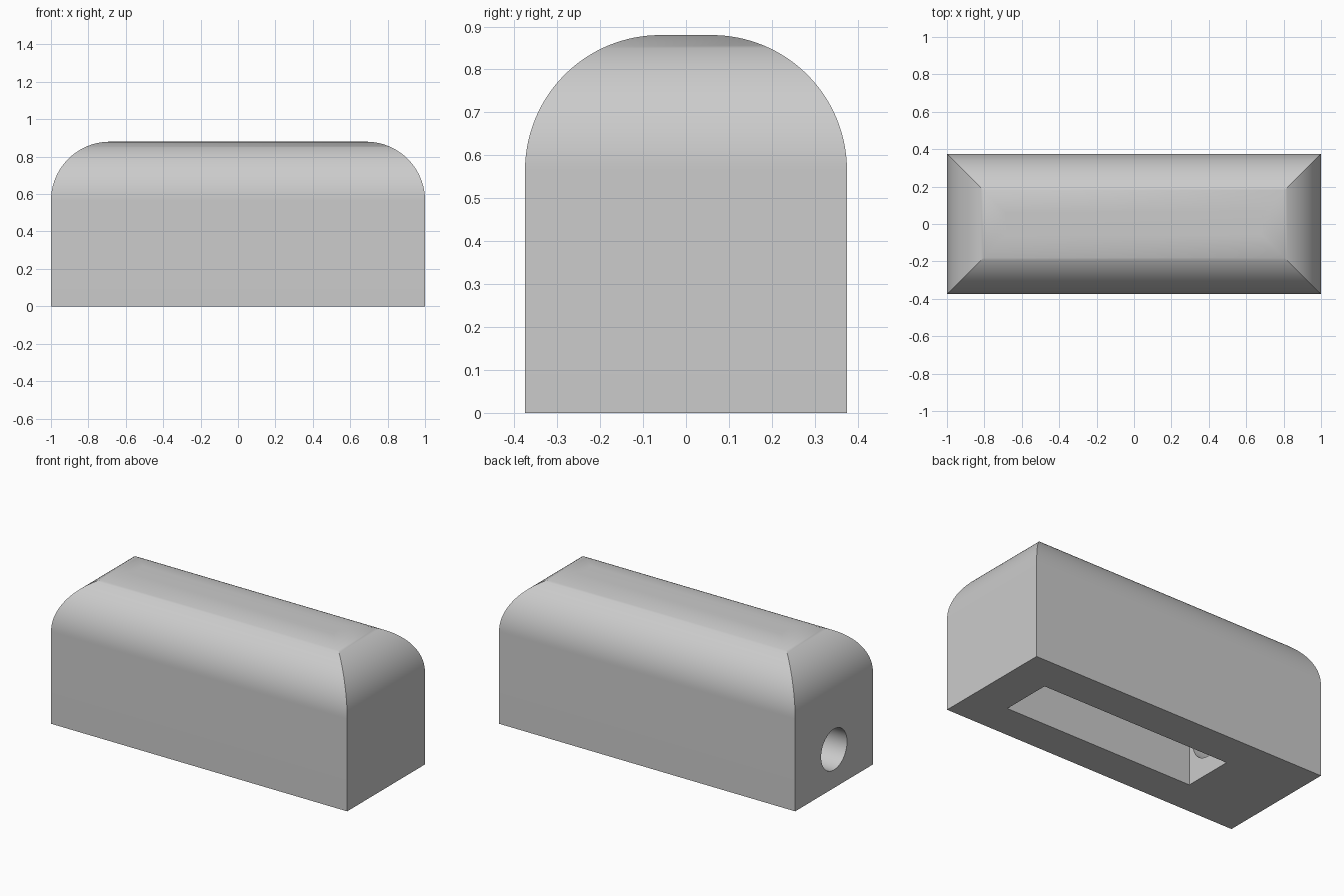
import bpy
import bmesh
from math import cos, sin, pi, radians

if "Cube" in bpy.data.objects:
    bpy.data.objects.remove(bpy.data.objects["Cube"])

HALF_X, HALF_Y, HEIGHT = 1.0, 0.375, 0.88
RADIUS = 0.315
STEPS = 32

# Single grey material
grey = bpy.data.materials.new("plain grey")
grey.use_nodes = True
colour = (0.6, 0.6, 0.6, 1)
grey.diffuse_color = colour
grey.node_tree.nodes["Principled BSDF"].inputs["Base Color"].default_value = colour


def rect_ring(bm, inset, z):
    x, y = HALF_X - inset, HALF_Y - inset
    return [bm.verts.new((sx * x, sy * y, z))
            for sx, sy in ((-1, -1), (1, -1), (1, 1), (-1, 1))]


# Body: stacked rectangles that shrink along a quarter circle, giving mitred round edges
bm = bmesh.new()
rings = [rect_ring(bm, 0, 0)]
for i in range(STEPS + 1):
    t = i / STEPS * pi / 2
    rings.append(rect_ring(bm, RADIUS * (1 - cos(t)), HEIGHT - RADIUS * (1 - sin(t))))
for low, high in zip(rings, rings[1:]):
    for k in range(4):
        n = (k + 1) % 4
        bm.faces.new((low[k], low[n], high[n], high[k]))
bm.faces.new(reversed(rings[0]))
bm.faces.new(rings[-1])
mesh = bpy.data.meshes.new("housing")
bm.to_mesh(mesh)
bm.free()
housing = bpy.data.objects.new("housing", mesh)
bpy.context.collection.objects.link(housing)
mesh.materials.append(grey)


def cut(cutter, name):
    """Subtract the cutter from the housing, then remove it."""
    cutter.name = name
    cutter.hide_render = True
    cutter.data.materials.append(grey)
    bpy.ops.object.select_all(action="DESELECT")
    housing.select_set(True)
    bpy.context.view_layer.objects.active = housing
    mod = housing.modifiers.new(name, "BOOLEAN")
    mod.operation = "DIFFERENCE"
    mod.solver = "EXACT"
    mod.object = cutter
    bpy.ops.object.modifier_apply(modifier=mod.name)
    bpy.data.objects.remove(cutter)


# Pocket open at the bottom
x0, x1, half_width, depth = -0.52, 0.76, 0.156, 0.47
bpy.ops.mesh.primitive_cube_add(size=1, location=((x0 + x1) / 2, 0, depth / 2 - 0.1))
pocket = bpy.context.object
pocket.scale = (x1 - x0, 2 * half_width, depth + 0.2)
cut(pocket, "pocket_cutter")

# Round hole from the end face into the pocket
bpy.ops.mesh.primitive_cylinder_add(vertices=64, radius=0.125, depth=0.7,
                                    location=(-0.8, 0, 0.235), rotation=(0, pi / 2, 0))
cut(bpy.context.object, "hole_cutter")

# Smooth curves, sharp corners
housing.select_set(True)
bpy.context.view_layer.objects.active = housing
bpy.ops.object.shade_smooth_by_angle(angle=radians(30))
